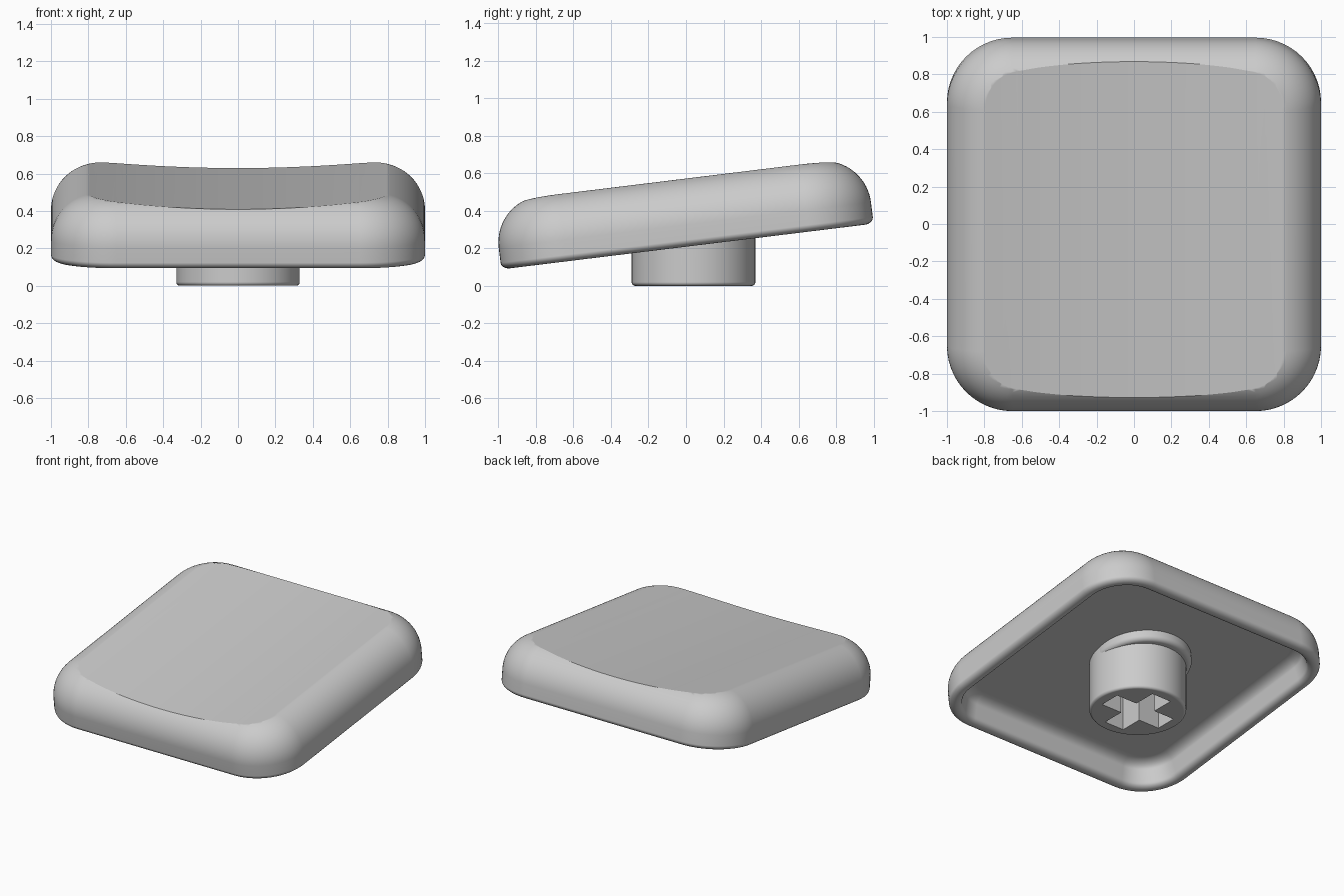
import bpy, bmesh
from math import sin, cos, pi, radians, sqrt
from mathutils import Matrix

cube = bpy.data.objects.get("Cube")
if cube:
    bpy.data.objects.remove(cube, do_unlink=True)

grey = bpy.data.materials.new("light_grey_plastic")
grey.use_nodes = True
GREY = (0.6, 0.6, 0.6, 1)
grey.diffuse_color = GREY
grey.node_tree.nodes["Principled BSDF"].inputs["Base Color"].default_value = GREY

TILT = Matrix.Translation((0, 0.008, 0.21)) @ Matrix.Rotation(radians(7), 4, "X")


def arc(cx, cz, rx, rz, a0, a1, n):
    """Profile points on an elliptical arc, angles in degrees."""
    angles = [radians(a0 + (a1 - a0) * i / n) for i in range(n + 1)]
    return [(cx + rx * cos(a), cz + rz * sin(a)) for a in angles]


def rounded_square(inset, corner=0.35, seg=14):
    half, r = 1 - inset, corner - inset
    pts = []
    for q in range(4):
        turn = Matrix.Rotation(q * pi / 2, 2)
        for i in range(seg + 1):
            a = pi / 2 * i / seg
            x, y = half - r + r * cos(a), half - r + r * sin(a)
            pts.append((turn[0][0] * x + turn[0][1] * y, turn[1][0] * x + turn[1][1] * y))
    return pts


def circle(radius, seg=64):
    return [(radius * cos(2 * pi * i / seg), radius * sin(2 * pi * i / seg)) for i in range(seg)]


def loft(name, outline, profile):
    """Solid skinned through outline(p) at height z for each (p, z)."""
    bm = bmesh.new()
    rings = [[bm.verts.new((x, y, z)) for x, y in outline(p)] for p, z in profile]
    for low, high in zip(rings, rings[1:]):
        for i in range(len(low)):
            j = (i + 1) % len(low)
            bm.faces.new((low[i], low[j], high[j], high[i]))
    bm.faces.new(rings[0])
    bm.faces.new(rings[-1])
    return finish(name, bm)


def prism(name, outline, axis, start, end):
    """Straight extrusion of a 2D outline along Y or Z."""
    place = (lambda u, v, t: (u, t, v)) if axis == "Y" else (lambda u, v, t: (u, v, t))
    bm = bmesh.new()
    a, b = [[bm.verts.new(place(u, v, t)) for u, v in outline] for t in (start, end)]
    bm.faces.new(a)
    bm.faces.new(b)
    for i in range(len(a)):
        j = (i + 1) % len(a)
        bm.faces.new((a[i], a[j], b[j], b[i]))
    return finish(name, bm)


def finish(name, bm):
    bmesh.ops.recalc_face_normals(bm, faces=bm.faces)
    mesh = bpy.data.meshes.new(name)
    bm.to_mesh(mesh)
    bm.free()
    mesh.materials.append(grey)
    obj = bpy.data.objects.new(name, mesh)
    bpy.context.collection.objects.link(obj)
    return obj


def activate(obj):
    bpy.ops.object.select_all(action="DESELECT")
    obj.select_set(True)
    bpy.context.view_layer.objects.active = obj


def cut(obj, cutter):
    mod = obj.modifiers.new("cut", "BOOLEAN")
    mod.operation, mod.solver, mod.object = "DIFFERENCE", "EXACT", cutter
    activate(obj)
    bpy.ops.object.modifier_apply(modifier=mod.name)
    bpy.data.objects.remove(cutter, do_unlink=True)


def smooth(obj):
    activate(obj)
    bpy.ops.object.shade_smooth_by_angle(angle=radians(27))
    normals = obj.modifiers.new("normals", "WEIGHTED_NORMAL")
    normals.keep_sharp = True


# Cap shell: hollow underside, rounded rim, wall and soft shoulder
profile = arc(0.20, 0.115, 0.09, 0.06, 90, 180, 8)     # cavity fillet
profile += arc(0.045, 0.035, 0.045, 0.035, 0, -180, 10)  # rim
profile += arc(0.25, 0.115, 0.25, 0.25, 180, 90, 18)   # shoulder
cap = loft("cap_shell", rounded_square, profile)

# Shallow trough scooped along the top
RADIUS = 6.4
xs = [-1.1 + 2.2 * i / 44 for i in range(45)]
trough = [(x, 0.311 + RADIUS - sqrt(RADIUS ** 2 - x * x)) for x in xs]
cut(cap, prism("dish_cutter", trough + [(1.1, 0.8), (-1.1, 0.8)], "Y", -1.2, 1.2))
cap.matrix_world = TILT
smooth(cap)

# Upright stem with a cross-shaped socket
stem = loft("stem", circle, arc(0.31, 0.02, 0.02, 0.02, -90, 0, 6) + [(0.33, 0.43)])
L, W = 0.25, 0.08
quarter = [(L, -W), (L, W), (W, W)]
cross = []
for q in range(4):
    c, s = round(cos(q * pi / 2)), round(sin(q * pi / 2))
    cross += [(c * x - s * y, s * x + c * y) for x, y in quarter]
cut(stem, prism("socket_cutter", cross, "Z", -0.1, 0.3))
stem.location.y = 0.04
smooth(stem)

# Collar where the stem meets the sloping underside
collar = loft("stem_collar", circle, arc(0.30, 0.135, 0.035, 0.035, -90, 0, 6) + [(0.335, 0.2)])
collar.matrix_world = TILT @ Matrix.Translation((0, 0.1, 0))
smooth(collar)
